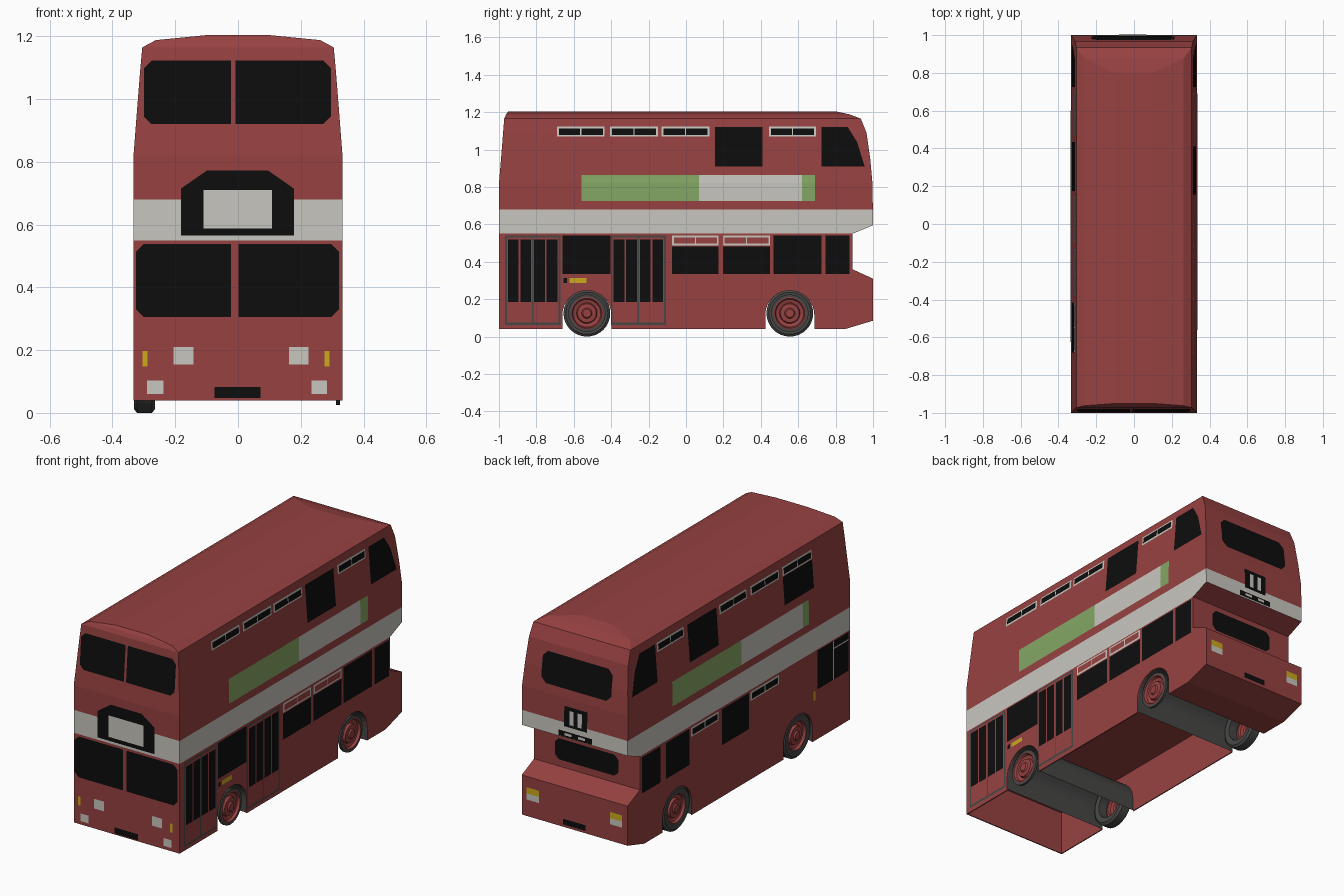
import bpy, bmesh, math
from mathutils import Vector

if "Cube" in bpy.data.objects:
    bpy.data.objects.remove(bpy.data.objects["Cube"])

COLOURS = {"red": (0.31, 0.053, 0.053), "black": (0.004, 0.004, 0.004), "cream": (0.58, 0.565, 0.52),
           "green": (0.235, 0.39, 0.13), "yellow": (0.60, 0.40, 0.012), "dark_grey": (0.062, 0.062, 0.06)}
MATS = {}
for n, c in COLOURS.items():
    MATS[n] = bpy.data.materials.new(n)
    MATS[n].diffuse_color = (*c, 1)

# body levels: height, half width, front y, rear y
RINGS = [(.04, .333, -1, .85), (.085, .333, -1, 1), (.31, .333, -1, 1), (.36, .333, -1, .89),
         (.55, .333, -1, .89), (.595, .333, -1, 1), (.68, .333, -1, .999), (.82, .333, -1, .997),
         (.95, .323, -.989, .985), (1.09, .312, -.978, .965), (1.165, .305, -.972, .935),
         (1.188, .262, -.962, .875), (1.204, .1, -.95, .80)]


def level(z):
    """Half width, front y and rear y of the body at height z."""
    for a, b in zip(RINGS, RINGS[1:]):
        if z <= b[0]:
            t = (z - a[0]) / (b[0] - a[0])
            return [a[i] + (b[i] - a[i]) * t for i in (1, 2, 3)]
    return RINGS[-1][1:]


def add(name, bm, *mats):
    me = bpy.data.meshes.new(name)
    bm.to_mesh(me)
    bm.free()
    ob = bpy.data.objects.new(name, me)
    bpy.context.collection.objects.link(ob)
    for m in mats:
        me.materials.append(MATS[m])
    return ob


def plate(name, mat, side, pts, layer=1):
    """Thin panel laid on one side of the body; pts are (across, height)."""
    bm = bmesh.new()
    bm.faces.new([bm.verts.new((u, 0, z)) for u, z in pts])
    for r in RINGS:
        bmesh.ops.bisect_plane(bm, geom=bm.verts[:] + bm.edges[:] + bm.faces[:],
                               plane_co=(0, 0, r[0]), plane_no=(0, 0, 1))
    off = .001 + .002 * layer
    for v in bm.verts:
        u, z = v.co.x, v.co.z
        w, f, r = level(z)
        v.co = {"right": (w + off, u, z), "left": (-w - off, u, z),
                "front": (u, f - off, z), "rear": (u, r + off, z)}[side]
    out = Vector({"right": (1, 0, 0), "left": (-1, 0, 0), "front": (0, -1, 0), "rear": (0, 1, 0)}[side])
    for f in bm.faces:
        f.normal_update()
        if f.normal.dot(out) < 0:
            f.normal_flip()
    return add(name, bm, mat)


def rect(a, b, lo, hi):
    return [(a, lo), (b, lo), (b, hi), (a, hi)]


def chamfered(a, b, lo, hi, c=.025, left=True, right=True):
    p = [(a, lo + c), (a + c, lo)] if left else [(a, lo)]
    p += [(b - c, lo), (b, lo + c), (b, hi - c), (b - c, hi)] if right else [(b, lo), (b, hi)]
    return p + ([(a + c, hi), (a, hi - c)] if left else [(a, hi)])


def vent(side, a, b, lo, hi, fill="black"):
    m = (a + b) / 2
    plate("vent_frame", "cream", side, rect(a, b, lo, hi))
    for p, q in ((a + .01, m - .003), (m + .003, b - .01)):
        plate("vent_pane", fill, side, rect(p, q, lo + .009, hi - .009), 2)


def extrude_x(name, pts, x0, x1, mat, closed=True):
    bm = bmesh.new()
    a, b = ([bm.verts.new((x, y, z)) for y, z in pts] for x in (x0, x1))
    n = len(pts)
    for i in range(n if closed else n - 1):
        j = (i + 1) % n
        bm.faces.new((a[i], a[j], b[j], b[i]))
    if closed:
        bm.faces.new(a)
        bm.faces.new(b)
    bmesh.ops.recalc_face_normals(bm, faces=bm.faces)
    return add(name, bm, mat)


# body shell, with the pale waistband chosen by height
bm = bmesh.new()
loops = [[bm.verts.new((x, y, z)) for x, y in ((-w, f), (w, f), (w, r), (-w, r))] for z, w, f, r in RINGS]
for a, b in zip(loops, loops[1:]):
    for i in range(4):
        j = (i + 1) % 4
        bm.faces.new((a[i], a[j], b[j], b[i]))
bm.faces.new(loops[0])
bm.faces.new(loops[-1])
bmesh.ops.recalc_face_normals(bm, faces=bm.faces)
for f in bm.faces:
    if .55 < f.calc_center_median().z < .68 and f.normal.z > -.3:
        f.material_index = 1
body = add("body", bm, "red", "cream")

# open underside and wheel openings
AXLES = (-.53, .555)
cutters = [extrude_x("underside_cutter", rect(-.994, .686, -.1, .29), -.327, .327, "red")]
for y in AXLES:
    arc = [(y + .131 * math.cos(t * math.pi / 16), .115 + .131 * math.sin(t * math.pi / 16)) for t in range(17)]
    cutters.append(extrude_x("arch_cutter", [(y + .131, -.1)] + arc + [(y - .131, -.1)], -.5, .5, "red"))
    extrude_x("wheel_arch", [(y + .13, .045)] + arc + [(y - .13, .045)], -.331, .331, "dark_grey", False)
bpy.context.view_layer.objects.active = body
for c in cutters:
    m = body.modifiers.new("cut", "BOOLEAN")
    m.operation, m.solver, m.object = "DIFFERENCE", "EXACT", c
    bpy.ops.object.modifier_apply(modifier=m.name)
    bpy.data.objects.remove(c)


# wheels turned from profiles of (radius, depth inward)
def lathe(name, prof, s, y, mat, seg=32):
    bm = bmesh.new()
    vs = [bm.verts.new((s * (.332 - d), y, .125 + r)) for r, d in prof]
    es = [bm.edges.new(e) for e in zip(vs, vs[1:])]
    bmesh.ops.spin(bm, geom=vs + es, cent=(0, y, .125), axis=(1, 0, 0), angle=math.tau, steps=seg)
    bmesh.ops.remove_doubles(bm, verts=bm.verts, dist=.0005)
    bmesh.ops.recalc_face_normals(bm, faces=bm.faces)
    ob = add(name, bm, mat)
    bpy.context.view_layer.objects.active = ob
    ob.select_set(True)
    bpy.ops.object.shade_smooth_by_angle()
    ob.select_set(False)


HUB = [(.086, .006), (.08, .004), (.074, .018), (.055, .024), (.05, .01), (.028, .008), (.022, 0), (0, 0)]
for y in AXLES:
    for s in (1, -1):
        lathe("wheel_hub", HUB, s, y, "red")
    lathe("tyre", [(.083, .005), (.112, 0), (.125, .01), (.125, .058), (.112, .068), (.083, .064), (.083, .005)],
          -1, y, "dark_grey")
    lathe("tyre_rim", [(.083, .007), (.1, .007), (.1, .02), (.083, .02), (.083, .007)], 1, y, "dark_grey")

# front windows, blind box, lamps
for s, a, b, c, d in (("l", -.3, -.022, -.325, -.022), ("r", -.008, .296, .002, .322)):
    l = s == "l"
    plate("upper_windscreen", "black", "front", chamfered(a, b, .92, 1.123, left=l, right=not l))
    plate("lower_windscreen", "black", "front", chamfered(c, d, .306, .538, left=l, right=not l))
plate("blind_surround", "black", "front",
      [(-.182, .565), (.178, .565), (.178, .715), (.095, .773), (-.098, .773), (-.182, .715)])
plate("blind", "cream", "front", rect(-.11, .108, .588, .71), 2)
for a, b, lo, hi, m in ((-.205, -.142, .155, .21, "cream"), (.162, .225, .155, .21, "cream"),
                        (-.29, -.237, .06, .104, "cream"), (.235, .284, .06, .104, "cream"),
                        (-.305, -.289, .148, .198, "yellow"), (.276, .291, .148, .198, "yellow"),
                        (-.075, .072, .047, .082, "black")):
    plate("front_fitting", m, "front", rect(a, b, lo, hi))

# rear windows, lamps and plates
plate("rear_upper_window", "black", "rear", chamfered(-.225, .215, .87, 1.045, .03))
plate("rear_lower_window", "black", "rear", chamfered(-.2, .2, .4, .52))
plate("rear_blind", "black", "rear", rect(-.08, .065, .66, .775))
plate("rear_lamp_bar", "black", "rear", rect(-.11, .1, .6, .632))
plate("rear_number_plate", "black", "rear", rect(-.07, .07, .1, .132))
for x in (-.034, .018):
    plate("rear_blind_bar", "cream", "rear", rect(x - .013, x + .013, .675, .755), 2)
for x in (-.045, .04):
    plate("rear_small_lamp", "cream", "rear", rect(x - .022, x + .022, .61, .624), 2)
for s in (-.262, .262):
    plate("rear_indicator", "yellow", "rear", rect(s - .038, s + .038, .215, .25))
    plate("rear_lamp", "cream", "rear", rect(s - .038, s + .038, .18, .215))

# features shared by both sides: rear upper window
for side in ("right", "left"):
    plate("rear_quarter_window", "black", side, [(.725, .91), (.955, .91), (.915, 1.04), (.865, 1.12), (.725, 1.12)])

# right side: advert, vents, windows
for a, b, m in ((-.56, .07, "green"), (.07, .62, "cream"), (.62, .69, "green")):
    plate("advert_panel", m, "right", rect(a, b, .725, .863))
for a, b in ((-.69, -.435), (-.405, -.15), (-.13, .125), (.445, .695)):
    vent("right", a, b, 1.07, 1.122)
for a, b in ((-.075, .175), (.197, .45)):
    vent("right", a, b, .488, .54, "red")
for a, b, lo, hi in ((.155, .41, .91, 1.12), (-.66, -.405, .335, .54), (-.075, .175, .335, .482),
                     (.197, .45, .335, .482), (.467, .725, .335, .54), (.745, .875, .335, .54)):
    plate("side_window", "black", "right", rect(a, b, lo, hi))
plate("side_marker", "yellow", "right", rect(-.622, -.532, .287, .312))
plate("side_marker_socket", "black", "right", rect(-.655, -.635, .287, .312))

# folding doors
for a in (-.967, -.402):
    plate("door_frame", "dark_grey", "right", rect(a, a + .295, .063, .54))
    for k in (0, 1):
        p = a + .01 + k * .141
        plate("door_leaf", "red", "right", rect(p, p + .134, .075, .53), 2)
        for q in (p + .004, p + .071):
            plate("door_glass", "black", "right", rect(q, q + .058, .185, .518), 3)

# left side: advert, vents, windows
for a, b, m in ((-.02, .6, "green"), (-.57, -.02, "cream"), (-.625, -.57, "green")):
    plate("advert_panel", m, "left", rect(a, b, .725, .863))
for a, b in ((.47, .71), (-.095, .15), (-.385, -.13)):
    vent("left", a, b, 1.07, 1.122)
vent("left", -.68, -.417, 1.07, 1.122)
for a, b in ((.19, .435), (-.355, -.1)):
    vent("left", a, b, .488, .54)
for a, b, lo, hi in ((.175, .435, .91, 1.12), (-.68, -.417, .91, 1.068), (.71, .875, .335, .54),
                     (.45, .66, .335, .54), (-.085, .157, .335, .54), (-.98, -.7, .325, .545)):
    plate("side_window", "black", "left", rect(a, b, lo, hi))
plate("cab_window_bar", "cream", "left", rect(-.846, -.838, .325, .545), 2)
plate("cab_window_rail", "cream", "left", rect(-.98, -.84, .5, .507), 2)
plate("side_marker", "yellow", "left", rect(-.682, -.664, .27, .325))

for m in bpy.data.materials:
    if m.users and not m.is_grease_pencil:
        m.use_nodes = True
        m.node_tree.nodes["Principled BSDF"].inputs["Base Color"].default_value = m.diffuse_color
